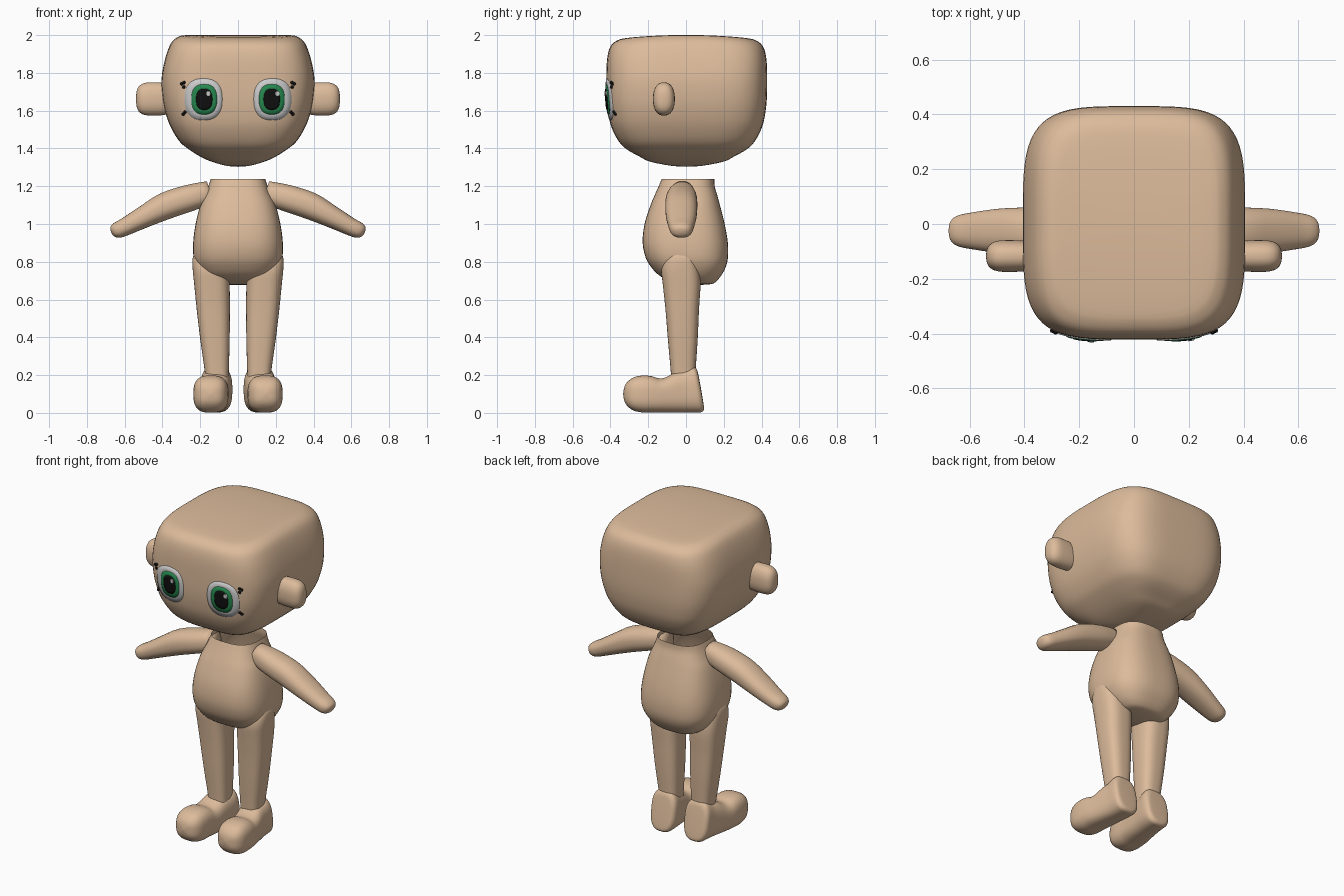
import bpy, bmesh, math
from mathutils import Vector

if "Cube" in bpy.data.objects:
    bpy.data.objects.remove(bpy.data.objects["Cube"])

AXES = {'z': ((1, 0, 0), (0, 1, 0), (0, 0, 1)),
        'y': ((1, 0, 0), (0, 0, 1), (0, 1, 0)),
        'x': ((0, 1, 0), (0, 0, 1), (1, 0, 0))}


def material(name, r, g, b):
    m = bpy.data.materials.new(name)
    m.diffuse_color = (r, g, b, 1)
    m.use_nodes = True
    m.node_tree.nodes["Principled BSDF"].inputs["Base Color"].default_value = m.diffuse_color
    return m


SKIN = material("skin", .72, .50, .33)
WHITE = material("eye_white", .75, .75, .78)
GREEN = material("iris_green", .02, .25, .08)
BLACK = material("black", .005, .005, .005)


def finish(name, bm, mat):
    me = bpy.data.meshes.new(name)
    bm.to_mesh(me)
    bm.free()
    for p in me.polygons:
        p.use_smooth = True
    me.materials.append(mat)
    ob = bpy.data.objects.new(name, me)
    bpy.context.collection.objects.link(ob)
    return ob


def spow(v, e):
    return math.copysign(abs(v) ** e, v)


def smooth_stations(st, sub):
    """Catmull-Rom interpolation of all station values."""
    out = []
    for i in range(len(st) - 1):
        p0, p1, p2, p3 = st[max(i - 1, 0)], st[i], st[i + 1], st[min(i + 2, len(st) - 1)]
        for k in range(sub):
            t = k / sub
            out.append([.5 * (2 * b + (c - a) * t + (2 * a - 5 * b + 4 * c - d) * t * t
                              + (3 * b - a - 3 * c + d) * t ** 3)
                        for a, b, c, d in zip(p0, p1, p2, p3)])
    return out + [list(st[-1])]


def loft(name, axis, stations, power, side=1, sub=3, n=48, open_start=False, bend=None):
    """Superellipse rings; station = x, y, z, half_u, half_v, tilt."""
    u, v, w = (Vector(a) for a in AXES[axis])
    bm = bmesh.new()
    rings = []
    for x, y, z, a, b, tilt in smooth_stations(stations, sub):
        ring = []
        for i in range(n):
            t = 2 * math.pi * (i + .5) / n
            c, s = spow(math.cos(t), 2 / power), spow(math.sin(t), 2 / power)
            p = Vector((x, y, z)) + u * a * c + v * b * s + w * tilt * s
            if bend:
                p = bend(p)
            p.x *= side
            ring.append(bm.verts.new(p))
        rings.append(ring)
    for r0, r1 in zip(rings, rings[1:]):
        for i in range(n):
            j = (i + 1) % n
            bm.faces.new((r0[i], r0[j], r1[j], r1[i]))
    if not open_start:
        bm.faces.new(rings[0])
    bm.faces.new(rings[-1])
    bmesh.ops.remove_doubles(bm, verts=bm.verts, dist=1e-5)
    bmesh.ops.recalc_face_normals(bm, faces=bm.faces)
    return finish(name, bm, SKIN)


# Head: rounded box with tapered chin and a slightly bowed top
def bow(p):
    p.z -= .02 * (p.y / .36) ** 2 * max(0, (p.z - 1.85) / .15)
    return p


head_rows = [(1.303, 0, 0), (1.308, .06, .08), (1.33, .14, .195), (1.357, .20, .25),
             (1.395, .26, .318), (1.437, .31, .36), (1.51, .355, .398), (1.58, .382, .415),
             (1.66, .40, .424), (1.76, .406, .426), (1.85, .392, .424), (1.92, .372, .416),
             (1.965, .35, .40), (1.99, .32, .37), (2.0, .28, .32), (2.0, .14, .16), (2.0, 0, 0)]
head = loft("head", 'z', [(0, .004, z, a, b, 0) for z, a, b in head_rows], 4, n=64, bend=bow)

# Torso: open at the neck
torso_rows = [(1.237, .145, -.13, .15), (1.2, .157, -.145, .152), (1.155, .175, -.165, .165),
              (1.1, .20, -.188, .18), (1.0, .225, -.22, .205), (.9, .238, -.23, .222),
              (.82, .235, -.213, .222), (.77, .217, -.183, .21), (.73, .19, -.145, .188),
              (.70, .155, -.09, .165), (.682, .11, -.02, .135), (.677, 0, .06, .06)]
loft("torso", 'z', [(0, (f + b) / 2, z, a, (b - f) / 2, 0) for z, a, f, b in torso_rows],
     2.8, open_start=True)

arm = [(.145, -.02, 1.168, .06, .058, .02), (.25, -.024, 1.14, .08, .066, .025),
       (.38, -.025, 1.097, .085, .066, .029), (.49, -.025, 1.042, .081, .053, .027),
       (.59, -.025, .989, .067, .043, .021), (.635, -.025, .968, .058, .039, .019),
       (.658, -.025, .959, .045, .030, .015), (.668, -.025, .955, .025, .017, .008),
       (.671, -.025, .954, 0, 0, 0)]
leg = [(.112, -.015, .15, .06, .063, 0), (.112, -.015, .21, .063, .065, 0),
       (.122, -.017, .39, .078, .079, 0), (.131, -.02, .55, .088, .089, 0),
       (.138, -.023, .68, .094, .10, 0), (.143, -.03, .76, .097, .10, 0),
       (.15, -.03, .82, .09, .082, 0), (.15, -.03, .85, .07, .05, 0), (.15, -.03, .86, 0, 0, 0)]
foot = [(.145, -.333, .10, 0, 0, 0), (.145, -.327, .10, .035, .035, 0),
        (.145, -.312, .10, .063, .062, 0), (.145, -.28, .10, .084, .087, 0),
        (.144, -.23, .10, .092, .098, 0), (.142, -.18, .098, .092, .096, 0),
        (.138, -.14, .092, .09, .09, 0), (.132, -.10, .096, .088, .094, -.004),
        (.125, -.05, .108, .086, .106, -.01), (.118, 0, .115, .085, .113, -.015),
        (.115, .04, .123, .085, .121, -.018), (.115, .062, .124, .081, .121, -.018),
        (.115, .076, .122, .068, .107, -.018), (.115, .080, .12, .045, .08, -.014),
        (.115, .081, .12, 0, 0, 0)]
ear = [(.34, -.117, 1.662, .05, .075, 0), (.40, -.117, 1.662, .056, .086, 0),
       (.46, -.117, 1.662, .058, .088, 0), (.50, -.117, 1.662, .055, .083, 0),
       (.525, -.117, 1.662, .043, .066, 0), (.537, -.117, 1.662, .023, .038, 0),
       (.54, -.117, 1.662, 0, 0, 0)]

bpy.context.view_layer.update()


def face_y(x, z):
    """Height of the face surface seen from the front."""
    hit, loc, _, _ = head.ray_cast(Vector((x, -2, z)), Vector((0, 1, 0)))
    return loc.y if hit else -.4


def eye_disc(name, cx, cz, a, b, lift, mat, n=40):
    """Squarish oval patch that follows the face."""
    bm = bmesh.new()
    rings = []
    for f in (1.0, 1.0, .75, .5, .25):
        out = lift if rings else -.003
        ring = []
        for i in range(n):
            t = 2 * math.pi * i / n
            x = cx + a * f * spow(math.cos(t), .8)
            z = cz + b * f * spow(math.sin(t), .8)
            ring.append(bm.verts.new((x, face_y(x, z) - out, z)))
        rings.append(ring)
    for r0, r1 in zip(rings, rings[1:]):
        for i in range(n):
            bm.faces.new((r0[i], r0[(i + 1) % n], r1[(i + 1) % n], r1[i]))
    bm.faces.new(rings[-1])
    finish(name, bm, mat)


for side, label in ((-1, "right"), (1, "left")):
    # Limbs and ears
    loft(label + "_arm", 'x', arm, 2.3, side)
    loft(label + "_leg", 'z', leg, 2.8, side)
    loft(label + "_foot", 'y', foot, 2.8, side)
    loft(label + "_ear", 'x', ear, 2.3, side)
    # Layered eye
    ex = .183 * side
    eye_disc(label + "_eye_white", ex, 1.66, .10, .11, .004, WHITE)
    eye_disc(label + "_iris", ex - .004 * side, 1.66, .068, .08, .007, GREEN)
    eye_disc(label + "_pupil", ex - .004 * side, 1.66, .043, .056, .010, BLACK)
    eye_disc(label + "_eye_glint", ex + .026, 1.69, .011, .013, .013, WHITE, 16)
    # Little lash dots at the outer eye corners
    bm = bmesh.new()
    for x, z in ((.298, 1.742), (.286, 1.748), (.287, 1.725), (.29, 1.582), (.281, 1.592)):
        ball = bmesh.ops.create_icosphere(bm, subdivisions=2, radius=.009)
        bmesh.ops.translate(bm, verts=ball["verts"], vec=(x * side, face_y(x * side, z) - .002, z))
    finish(label + "_lashes", bm, BLACK)
